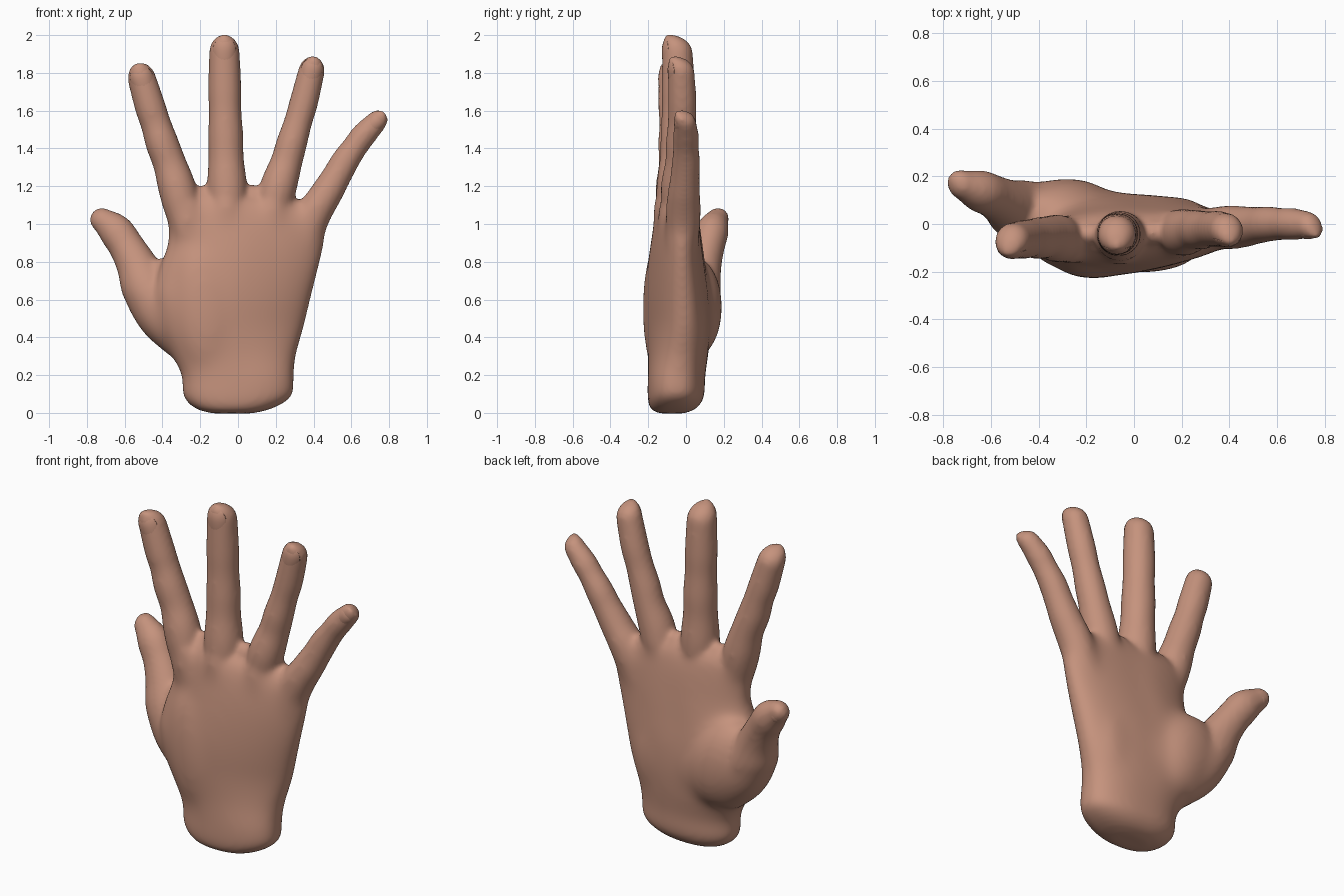
import bpy, bmesh, math
from mathutils import Vector, Matrix

if "Cube" in bpy.data.objects:
    bpy.data.objects.remove(bpy.data.objects["Cube"])

skin = bpy.data.materials.new("skin")
skin.diffuse_color = (0.56, 0.29, 0.205, 1)
skin.use_nodes = True
skin.node_tree.nodes["Principled BSDF"].inputs["Base Color"].default_value = skin.diffuse_color


def ramp(x, a, b):
    """0 at a, 1 at b, eased between."""
    t = min(max((x - a) / (b - a), 0), 1)
    return t * t * (3 - 2 * t)


def spline(pts, steps=6):
    """Smooth curve through tuples of any length."""
    out = []
    for i in range(len(pts) - 1):
        a, b = pts[max(i - 1, 0)], pts[i]
        c, d = pts[i + 1], pts[min(i + 2, len(pts) - 1)]
        for s in range(steps):
            t = s / steps
            out.append([0.5 * (2 * q + (r - p) * t + (2 * p - 5 * q + 4 * r - w) * t * t
                        + (3 * q - p - 3 * r + w) * t ** 3) for p, q, r, w in zip(a, b, c, d)])
    return out + [list(pts[-1])]


def skin_rings(bm, rings):
    """Bridge closed rings of points and cap both ends."""
    vs = [[bm.verts.new(p) for p in ring] for ring in rings]
    n = len(vs[0])
    for a, b in zip(vs, vs[1:]):
        for i in range(n):
            bm.faces.new((a[i], a[(i + 1) % n], b[(i + 1) % n], b[i]))
    bm.faces.new(vs[0][::-1])
    bm.faces.new(vs[-1])


def digit(bm, pts, depth=1.0, skew=0.055, length=1.0):
    """Tapering finger; points are x, y, z, radius, ending at the centre of the rounded tip."""
    path = spline(pts)
    rings, n = [], 24
    last = (Vector(path[-1][:3]) - Vector(path[-2][:3])).normalized()
    end, r = Vector(path[-1][:3]), path[-1][3]
    frames = []
    for i, p in enumerate(path):
        q0, q1 = path[max(i - 1, 0)], path[min(i + 1, len(path) - 1)]
        frames.append((Vector(p[:3]), (Vector(q1[:3]) - Vector(q0[:3])).normalized(), p[3]))
    for k in range(1, 8):                       # rounded tip, leaning to the nail side
        a = k / 7 * math.radians(84)
        frames.append((end + last * r * math.sin(a) * length
                       - Vector((0, skew * (1 - math.cos(a)), 0)), last, r * math.cos(a)))
    for c, t, rad in frames:
        side = Vector((0, 1, 0)).cross(t).normalized()
        up = t.cross(side)
        rings.append([c + side * rad * math.cos(j * math.tau / n)
                      + up * rad * depth * math.sin(j * math.tau / n) for j in range(n)])
    skin_rings(bm, rings)


def pad(bm, loc, size, tilt=0.0):
    """Muscle pad."""
    m = (Matrix.Translation(loc) @ Matrix.Rotation(tilt, 4, 'Y') @ Matrix.Diagonal((*size, 1)))
    bmesh.ops.create_uvsphere(bm, u_segments=32, v_segments=20, radius=1, matrix=m)


def finish(name, bm):
    bmesh.ops.recalc_face_normals(bm, faces=bm.faces)
    me = bpy.data.meshes.new(name)
    bm.to_mesh(me)
    bm.free()
    me.materials.append(skin)
    me.shade_smooth()
    ob = bpy.data.objects.new(name, me)
    bpy.context.collection.objects.link(ob)
    return ob


# Palm and wrist: z, left, right, centre y, half depth
bm = bmesh.new()
palm = [(-0.003, -0.13, 0.07, -0.075, 0.06), (0.015, -0.205, 0.155, -0.07, 0.11),
        (0.05, -0.26, 0.235, -0.06, 0.138), (0.1, -0.29, 0.287, -0.053, 0.15),
        (0.2, -0.3, 0.297, -0.05, 0.152), (0.3, -0.35, 0.308, -0.042, 0.158),
        (0.45, -0.42, 0.352, -0.04, 0.167), (0.6, -0.45, 0.388, -0.045, 0.167),
        (0.75, -0.42, 0.427, -0.05, 0.152), (0.9, -0.372, 0.462, -0.05, 0.132),
        (1.03, -0.372, 0.465, -0.048, 0.112), (1.11, -0.36, 0.37, -0.045, 0.09),
        (1.16, -0.32, 0.2, -0.04, 0.055)]
rings = []
for z, l, r, yc, hd in spline(palm, 4):
    ring = []
    w = ramp(z, 0.15, 0.5)
    for j in range(48):
        a = j * math.tau / 48
        u, v = [math.copysign(abs(f) ** 0.85, f) for f in (math.cos(a), math.sin(a))]
        thin = 1 - 0.22 * w * max(u, -0.3)      # little-finger edge is thinner
        ring.append(((l + r) / 2 + u * (r - l) / 2, yc + 0.03 * w * max(u, 0) + v * hd * thin, z))
    rings.append(ring)
skin_rings(bm, rings)

# Muscle pads on the palm side, the bulge on the back, and low knuckles
pad(bm, (-0.28, 0.05, 0.56), (0.2, 0.143, 0.28), -0.45)
pad(bm, (-0.12, 0.02, 0.5), (0.2, 0.12, 0.26), -0.2)
pad(bm, (0.17, 0.01, 0.48), (0.15, 0.105, 0.28), 0.1)
pad(bm, (-0.17, -0.14, 0.55), (0.17, 0.09, 0.36), -0.1)
for x, y, z in ((-0.27, -0.12, 1.02), (-0.06, -0.125, 1.04), (0.18, -0.1, 1.02), (0.36, -0.06, 0.95)):
    pad(bm, (x, y, z), (0.075, 0.05, 0.14))

# Fingers and thumb
index = [(-0.2, -0.06, 0.8, 0.09), (-0.285, -0.065, 1.05, 0.097), (-0.325, -0.06, 1.2, 0.1),
         (-0.362, -0.055, 1.32, 0.089), (-0.403, -0.06, 1.43, 0.088), (-0.435, -0.06, 1.53, 0.081),
         (-0.465, -0.065, 1.62, 0.082), (-0.508, -0.07, 1.765, 0.076)]
middle = [(-0.05, -0.06, 0.8, 0.09), (-0.055, -0.055, 1.05, 0.102), (-0.058, -0.05, 1.2, 0.106),
          (-0.063, -0.045, 1.35, 0.094), (-0.065, -0.042, 1.47, 0.093), (-0.068, -0.042, 1.6, 0.087),
          (-0.07, -0.042, 1.72, 0.088), (-0.072, -0.045, 1.905, 0.082)]
ring = [(0.1, -0.05, 0.8, 0.08), (0.175, -0.035, 1.05, 0.095), (0.215, -0.035, 1.2, 0.098),
        (0.257, -0.025, 1.33, 0.085), (0.285, -0.025, 1.43, 0.082), (0.318, -0.022, 1.54, 0.075),
        (0.35, -0.02, 1.65, 0.076), (0.388, -0.025, 1.805, 0.071)]
little = [(0.29, -0.015, 0.8, 0.075), (0.385, -0.015, 1.02, 0.097), (0.455, -0.012, 1.14, 0.088),
          (0.52, -0.005, 1.25, 0.078), (0.565, 0.0, 1.33, 0.075), (0.62, 0.0, 1.41, 0.068),
          (0.665, 0.0, 1.47, 0.068), (0.73, -0.005, 1.54, 0.058)]
thumb = [(-0.26, 0.01, 0.38, 0.13), (-0.39, 0.03, 0.52, 0.15), (-0.48, 0.055, 0.66, 0.138),
         (-0.535, 0.085, 0.78, 0.11), (-0.59, 0.115, 0.88, 0.095), (-0.65, 0.14, 0.965, 0.092),
         (-0.72, 0.165, 1.022, 0.065)]
for pts in (index, middle, ring, little):
    digit(bm, pts, length=1.22)
digit(bm, thumb, depth=0.95, skew=-0.02)

# Webs between the finger roots
for loc, size in (((-0.19, -0.04, 1.12), (0.05, 0.06, 0.085)), ((0.08, -0.035, 1.125), (0.055, 0.06, 0.085)),
                  ((0.31, -0.02, 1.03), (0.06, 0.06, 0.085)), ((-0.40, 0.02, 0.73), (0.1, 0.06, 0.09))):
    pad(bm, loc, size)

# Fuse the parts into one skin
hand = finish("hand", bm)
fuse = hand.modifiers.new("fuse", 'REMESH')
fuse.mode = 'VOXEL'
fuse.voxel_size = 0.013
fuse.use_smooth_shade = True
fused = bpy.data.meshes.new_from_object(hand.evaluated_get(bpy.context.evaluated_depsgraph_get()))
hand.modifiers.clear()
hand.data = fused

# Blend the muscles strongly on the palm, lightly on the fingers
group = hand.vertex_groups.new(name="palm_area")
for v in fused.vertices:
    x, y, z = v.co
    w = ramp(z, 0.12, 0.26) * ramp(z, 1.15, 1.02)
    if z > 0.55:
        w *= 1 - ramp(z, 0.55, 0.65) * ramp(x, -0.3, -0.44)
    group.add([v.index], w, 'REPLACE')
blend = hand.modifiers.new("blend", 'SMOOTH')
blend.factor = 0.5
blend.iterations = 70
blend.vertex_group = group.name
relax = hand.modifiers.new("relax", 'SMOOTH')
relax.factor = 0.5
relax.iterations = 14


# Nails: thin curved plates lying on the finger backs
def nail(name, pts, out, width, length, slide, sink=0.006):
    c = Vector(pts[-1][:3])
    t = (c - Vector(pts[-2][:3])).normalized()
    out = Vector(out)
    out = (out - t * out.dot(t)).normalized()
    side = out.cross(t)
    rad = pts[-1][3]
    b = bmesh.new()
    bmesh.ops.create_uvsphere(b, u_segments=24, v_segments=12, radius=1)
    for v in b.verts:
        x, y, z = v.co
        x = math.copysign(abs(x) ** 0.8, x) * width
        bend = rad - math.sqrt(max(rad * rad - x * x, 0))
        bend += 0.016 * max(z, 0) ** 2           # tip curls down onto the finger
        v.co = c + side * x + t * (z * length + slide) + out * (rad - sink + y * 0.007 - bend)
    finish(name, b)


back = (0, -1, 0)
nail("index_nail", index, back, 0.062, 0.064, 0.006)
nail("middle_nail", middle, back, 0.062, 0.066, 0.014)
nail("ring_nail", ring, back, 0.058, 0.062, 0.01)
nail("little_nail", little, (0.1, -1, 0), 0.045, 0.052, 0.0)
nail("thumb_nail", thumb, (-0.7, 0.6, 0), 0.045, 0.05, -0.012, 0.008)
